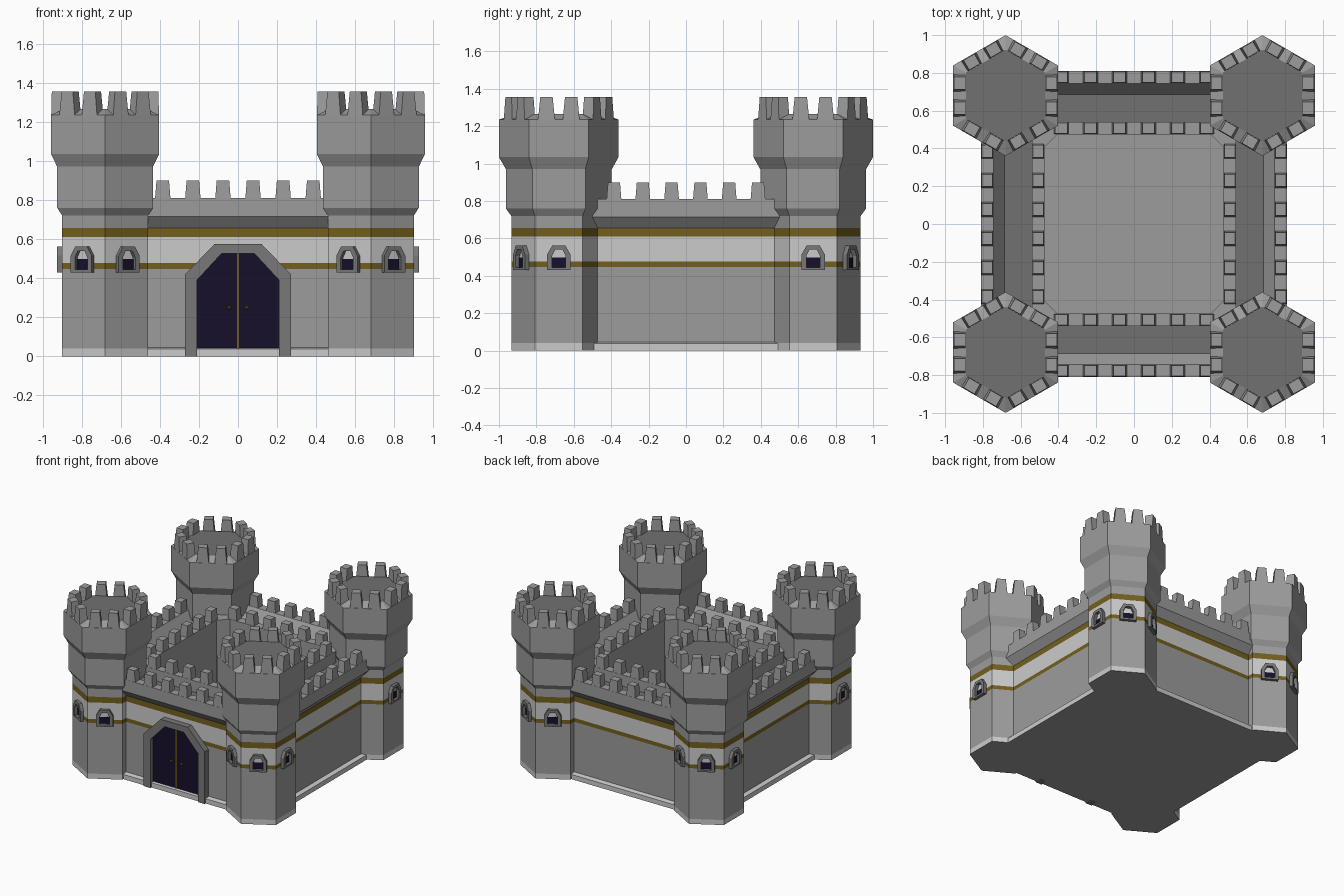
import bpy, bmesh
from math import radians, cos, sin
from mathutils import Matrix, Vector

if "Cube" in bpy.data.objects:
    bpy.data.objects.remove(bpy.data.objects["Cube"])


def material(name, c):
    m = bpy.data.materials.new(name)
    m.diffuse_color = (*c, 1)
    m.use_nodes = True
    m.node_tree.nodes["Principled BSDF"].inputs["Base Color"].default_value = m.diffuse_color
    return m


STONE = material("stone", (0.335, 0.335, 0.335))
LIGHT = material("pale_stone", (0.56, 0.56, 0.56))
GOLD = material("gold_band", (0.17, 0.118, 0.013))
NAVY = material("navy", (0.008, 0.005, 0.023))
SLATE = material("dark_paving", (0.165, 0.165, 0.165))
TRIM = material("frame_stone", (0.19, 0.19, 0.19))
MATS = [STONE, LIGHT, GOLD, NAVY, SLATE]


def finish(name, bm, mat=None):
    bmesh.ops.recalc_face_normals(bm, faces=bm.faces)
    me = bpy.data.meshes.new(name)
    bm.to_mesh(me)
    bm.free()
    for m in (MATS if mat is None else [mat]):
        me.materials.append(m)
    ob = bpy.data.objects.new(name, me)
    bpy.context.collection.objects.link(ob)
    return ob


def loft(name, loops, mats, top_mat=0):
    """Skin a stack of point loops; mats gives the material of each gap."""
    bm = bmesh.new()
    rows = [[bm.verts.new(p) for p in lp] for lp in loops]
    n = len(rows[0])
    for a, b, m in zip(rows, rows[1:], mats):
        for i in range(n):
            j = (i + 1) % n
            bm.faces.new((a[i], a[j], b[j], b[i])).material_index = m
    bm.faces.new(rows[0][::-1]).material_index = 0
    bm.faces.new(rows[-1]).material_index = top_mat
    return finish(name, bm)


def extrude_shape(name, outer, depth, matrix, mat=None, inner=None):
    """Extrude an (x, z) outline towards local -y; inner makes an open arch."""
    bm = bmesh.new()
    pts = outer + (inner[::-1] if inner else [])
    f = bm.faces.new([bm.verts.new((x, 0, z)) for x, z in pts])
    r = bmesh.ops.extrude_face_region(bm, geom=[f])
    vs = [v for v in r["geom"] if isinstance(v, bmesh.types.BMVert)]
    bmesh.ops.translate(bm, vec=(0, -depth, 0), verts=vs)
    bmesh.ops.transform(bm, matrix=matrix, verts=bm.verts)
    return finish(name, bm, mat)


def merlon(bm, matrix, w, d, h, taper):
    vs = bmesh.ops.create_cube(bm, size=1)["verts"]
    for v in vs:
        top = v.co.z > 0
        v.co = matrix @ Vector((v.co.x * w * (taper if top else 1),
                                v.co.y * d * (0.9 if top else 1), (v.co.z + 0.5) * h))


def facing(cx, cy, ang, dist, off=0, z=0):
    """Matrix whose local -y points outwards along the angle."""
    return (Matrix.Translation((cx, cy, z)) @ Matrix.Rotation(radians(ang + 90), 4, 'Z')
            @ Matrix.Translation((off, -dist, 0)))


def hexagon(cx, cy, ap, z):
    r = ap / cos(radians(30))
    return [(cx + r * cos(radians(30 + 60 * i)), cy + r * sin(radians(30 + 60 * i)), z)
            for i in range(6)]


def octagon(e, z):
    c = e - 0.07
    return [(e, -c, z), (e, c, z), (c, e, z), (-c, e, z),
            (-e, c, z), (-e, -c, z), (-c, -e, z), (c, -e, z)]


# Curtain walls with walkway and courtyard, one profile swept round
wall = [(.795, 0), (.795, .038), (.76, .045), (.76, .446), (.76, .477), (.76, .61),
        (.76, .656), (.81, .715), (.81, .81), (.745, .81), (.685, .72), (.54, .72),
        (.54, .81), (.475, .81), (.475, .05)]
loft("curtain_wall", [octagon(e, z) for e, z in wall],
     [1, 1, 0, 2, 1, 2, 0, 0, 0, 0, 4, 0, 0, 0])

# Wall battlements: outer and inner rows
bm = bmesh.new()
for ang in (0, 90, 180, 270):
    for dist in (.778, .508):
        for i in range(6):
            merlon(bm, facing(0, 0, ang, dist, (i - 2.5) * .154, .80), .08, .062, .1, .8)
finish("wall_battlements", bm)

# Corner towers
tower = [(.22, 0), (.22, .04), (.22, .446), (.22, .477), (.22, .61), (.22, .656),
         (.22, .72), (.245, .76), (.245, .97), (.277, 1.035), (.277, 1.235), (.21, 1.265)]
tower_mats = [1, 0, 2, 1, 2, 0, 0, 0, 0, 0, 0]

# Window outlines (x, z)
frame_out = [(-.062, .43), (-.062, .515), (-.035, .562), (.035, .562), (.062, .515), (.062, .43)]
frame_in = [(-.037, .43), (-.037, .505), (-.02, .54), (.02, .54), (.037, .505), (.037, .43)]
pane = [(-.037, .445), (-.037, .497), (.037, .497), (.037, .445)]
sill = [(-.062, .43), (-.062, .445), (.062, .445), (.062, .43)]

for sx, lr in ((-1, "left"), (1, "right")):
    for sy, fb in ((-1, "front"), (1, "back")):
        cx, cy, tag = sx * .68, sy * .68, fb + "_" + lr
        loft("tower_" + tag, [hexagon(cx, cy, a, z) for a, z in tower], tower_mats, 4)
        bm = bmesh.new()
        for k in range(6):
            for off in (-.066, .066):
                merlon(bm, facing(cx, cy, 60 * k, .243, off, 1.225), .092, .066, .13, .72)
        finish("tower_battlements_" + tag, bm)
        # Windows on the three outward faces
        for ang in (0 if sx > 0 else 180, sy * 60, sy * 120):
            m = facing(cx, cy, ang, .21)
            extrude_shape("window_frame_" + tag, frame_out, .036, m, TRIM, frame_in)
            extrude_shape("window_sill_" + tag, sill, .035, m, TRIM)
            extrude_shape("window_pane_" + tag, pane, .014, m, NAVY)

# Gate: arch, double door, seam and knobs
gate = Matrix.Translation((0, -.74, 0))
arch_out = [(-.27, 0), (-.27, .42), (-.12, .575), (.12, .575), (.27, .42), (.27, 0)]
arch_in = [(-.21, 0), (-.21, .39), (-.085, .525), (.085, .525), (.21, .39), (.21, 0)]
extrude_shape("gate_arch", arch_out, .068, gate, TRIM, arch_in)
extrude_shape("gate_doors", [(x, max(z, .04)) for x, z in arch_in], .035, gate, NAVY)
extrude_shape("gate_seam", [(-.006, .04), (-.006, .525), (.006, .525), (.006, .04)],
              .04, gate, GOLD)
bm = bmesh.new()
for x in (-.045, .045):
    bmesh.ops.create_icosphere(bm, subdivisions=1, radius=.012,
                               matrix=Matrix.Translation((x, -.78, .25)))
finish("gate_knobs", bm, GOLD)
